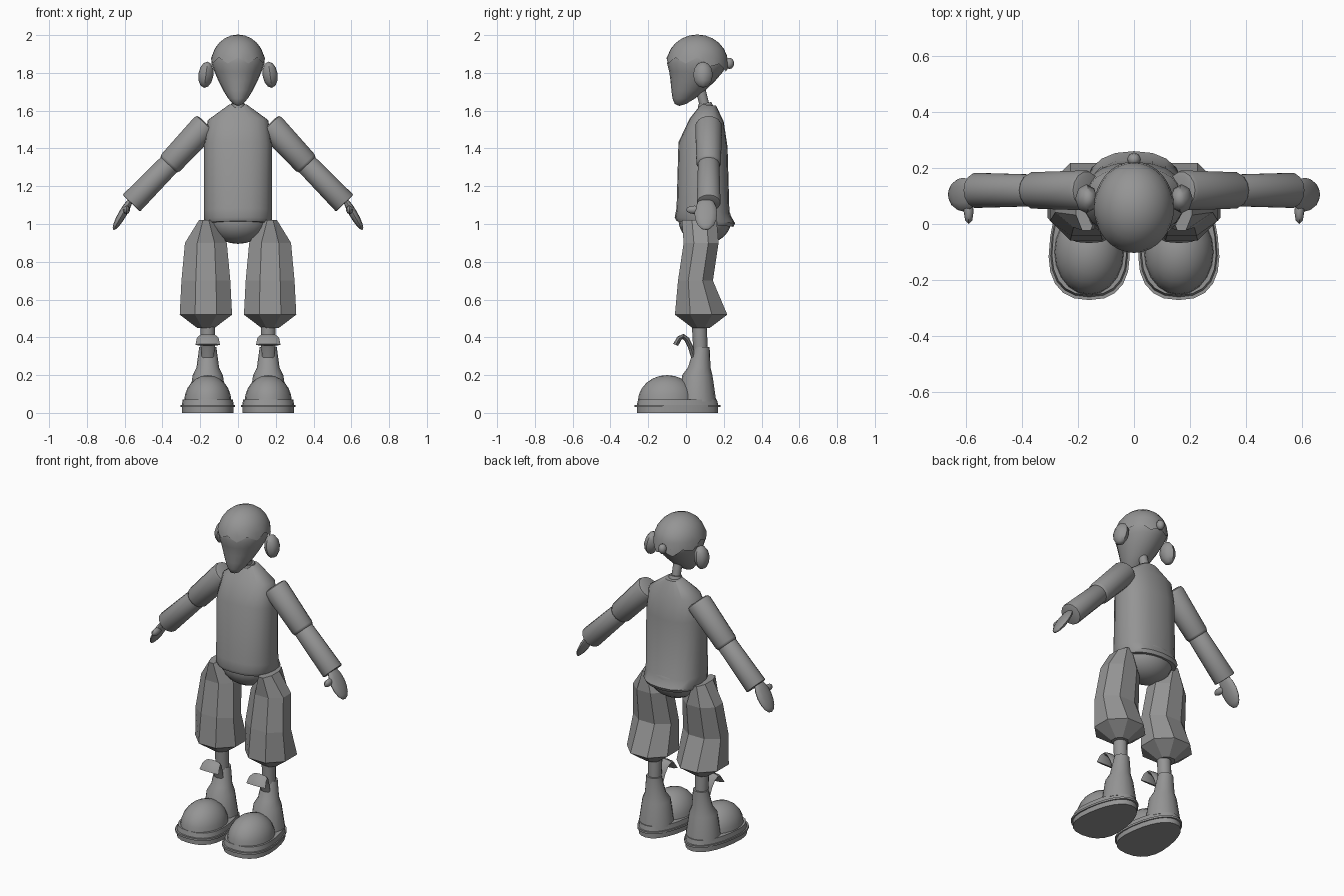
import bpy, bmesh, math
from mathutils import Matrix, Vector

cube = bpy.data.objects.get("Cube")
if cube:
    bpy.data.objects.remove(cube, do_unlink=True)

shade = (0.3, 0.3, 0.3, 1)
grey = bpy.data.materials.new("plain grey")
grey.use_nodes = True
grey.diffuse_color = shade
grey.node_tree.nodes["Principled BSDF"].inputs["Base Color"].default_value = shade


def finish(name, bm, smooth=True):
    """Turn a bmesh into a named object, smooth with sharp creases or flat."""
    bmesh.ops.recalc_face_normals(bm, faces=bm.faces)
    mesh = bpy.data.meshes.new(name)
    bm.to_mesh(mesh)
    bm.free()
    mesh.materials.append(grey)
    if smooth:
        mesh.shade_smooth()
        mesh.set_sharp_from_angle(angle=math.radians(45))
    obj = bpy.data.objects.new(name, mesh)
    bpy.context.collection.objects.link(obj)
    return obj


def ball(name, centre, radii, segments=20, rings=12, tilt=0, half=False, shape=None):
    """Stretched sphere; half keeps the top, shape moves each unit point."""
    bm = bmesh.new()
    bmesh.ops.create_uvsphere(bm, u_segments=segments, v_segments=rings, radius=1)
    if half:
        below = [v for v in bm.verts if v.co.z < -0.01]
        bmesh.ops.delete(bm, geom=below, context="VERTS")
    if shape:
        for vert in bm.verts:
            shape(vert.co)
    place = Matrix.Translation(centre) @ Matrix.Rotation(math.radians(tilt), 4, "Y")
    bm.transform(place @ Matrix.Diagonal(radii).to_4x4())
    return finish(name, bm)


def limb(name, start, end, start_radius, end_radius, rounding=0):
    """Tapered cylinder between two points, with optional rounded rims."""
    start, end = Vector(start), Vector(end)
    axis = end - start
    turn = axis.to_track_quat("Z", "Y").to_matrix().to_4x4()
    bm = bmesh.new()
    bmesh.ops.create_cone(bm, cap_ends=True, segments=14, radius1=start_radius,
                          radius2=end_radius, depth=axis.length,
                          matrix=Matrix.Translation((start + end) / 2) @ turn)
    if rounding:
        caps = [f for f in bm.faces if len(f.verts) > 4]
        rims = [edge for face in caps for edge in face.edges]
        bmesh.ops.bevel(bm, geom=rims, offset=rounding, segments=2,
                        profile=0.5, affect="EDGES")
    return finish(name, bm)


def loft(name, loops, smooth=True):
    """Join equal loops of points into one closed skin."""
    bm = bmesh.new()
    rows = [[bm.verts.new(point) for point in loop] for loop in loops]
    for low, high in zip(rows, rows[1:]):
        for i in range(len(low)):
            bm.faces.new((low[i - 1], low[i], high[i], high[i - 1]))
    bm.faces.new(rows[0])
    bm.faces.new(rows[-1])
    return finish(name, bm, smooth)


def oval(centre, across, along, sides=16, square=1, turn=0):
    """Loop round a centre with two half-axis vectors; a low square is boxier."""
    loop = []
    for i in range(sides):
        angle = math.tau * (i + turn) / sides
        c, s = math.cos(angle), math.sin(angle)
        c = math.copysign(abs(c) ** square, c)
        s = math.copysign(abs(s) ** square, s)
        loop.append(Vector(centre) + Vector(across) * c + Vector(along) * s)
    return loop


def stack(x, rows, slope=0, **options):
    """Ovals from rows of height, half width, centre y and half depth."""
    return [oval((x, y, z), (width, 0, 0), (0, depth, -slope * depth), **options)
            for z, width, y, depth in rows]


# Head drawn down and forward to a pointed chin
def pull_chin(p):
    drop = max(0, -p.z)
    p.x *= 1 - 0.3 * drop
    p.y *= 1 - 0.3 * drop
    p.y -= 0.6 * drop ** 2
    p.z -= 0.5 * drop ** 2


# Scalloped lower edge of the hair
def scallop(p):
    if p.z < 0.01:
        p.z = 0.1 + 0.1 * math.cos(8 * math.atan2(p.y, p.x)) - 0.3 * max(0, p.y)


skull = Vector((0, 0.06, 1.85))
skull_size = Vector((0.14, 0.16, 0.15))
ball("head", skull, skull_size, shape=pull_chin)
ball("hair", skull, skull_size * 1.02, segments=32, half=True, shape=scallop)
ball("hair_tuft", (0, 0.23, 1.85), (0.025, 0.025, 0.03), segments=8, rings=6)

# Neck and collar
limb("neck", (0, 0.11, 1.58), (0, 0.07, 1.74), 0.026, 0.026)
limb("collar", (0, 0.11, 1.58), (0, 0.1, 1.64), 0.05, 0.035)

# Jumper with a flared hem, and the rounded hips beneath
jumper = [(1, 0.17, 0.1, 0.15), (1.02, 0.18, 0.1, 0.16), (1.07, 0.18, 0.09, 0.14),
          (1.42, 0.18, 0.09, 0.13), (1.55, 0.16, 0.11, 0.09), (1.63, 0.05, 0.12, 0.04)]
loft("jumper_body", stack(0, jumper, slope=0.1, sides=20, square=0.85))
ball("hips", (0, 0.1, 1.02), (0.16, 0.14, 0.125))

trouser = [(1.02, 0.04, 0.07, 0.1), (0.9, 0.12, 0.08, 0.1), (0.7, 0.14, 0.05, 0.1),
           (0.52, 0.15, 0.08, 0.15), (0.45, 0.05, 0.08, 0.05)]
ankle = [(0.06, 0.1, 0.06, 0.1), (0.2, 0.08, 0.06, 0.08), (0.24, 0.06, 0.07, 0.06),
         (0.35, 0.045, 0.085, 0.04)]


# Curled shoe tongue that widens towards its drooping tip
def tongue_loops(x, steps=6):
    loops = []
    for i in range(steps):
        t = i / (steps - 1)
        centre = (x, 0.045 - 0.1 * t, 0.28 + 0.4 * t - 0.32 * t * t)
        normal = Vector((0, 0.4 - 0.64 * t, 0.1)).normalized()
        loops.append(oval(centre, (0.03 + 0.035 * t, 0, 0), normal * 0.014, sides=8))
    return loops


# Sole outline, broad at the toe and narrow at the heel
def sole_loop(x, z, size):
    loop = oval((0, 0, z), (size, 0, 0), (0, size, 0), sides=24, square=0.85)
    return [Vector((x + p.x * (0.135 - 0.03 * p.y), 0.22 * p.y - 0.045, z)) for p in loop]


for side, s in (("left", 1), ("right", -1)):
    # Ear
    ball(side + "_ear", (s * 0.17, 0.09, 1.79), (0.04, 0.052, 0.07),
         segments=8, rings=6, tilt=s * -8)

    # Sleeve in two overlapping lengths
    limb(side + "_upper_sleeve", (s * 0.165, 0.12, 1.53), (s * 0.37, 0.12, 1.31),
         0.073, 0.066, rounding=0.02)
    limb(side + "_lower_sleeve", (s * 0.36, 0.12, 1.32), (s * 0.565, 0.12, 1.11),
         0.058, 0.064, rounding=0.006)

    # Mitten hand and thumb
    ball(side + "_hand", (s * 0.61, 0.105, 1.055), (0.022, 0.06, 0.1),
         segments=12, rings=8, tilt=s * -30)
    ball(side + "_thumb", (s * 0.59, 0.045, 1.075), (0.018, 0.045, 0.022),
         segments=8, rings=6)

    # Faceted baggy trouser leg and the shin below it
    loft(side + "_trouser_leg", stack(s * 0.17, trouser, sides=8, turn=0.5), smooth=False)
    limb(side + "_shin", (s * 0.16, 0.08, 0.25), (s * 0.16, 0.07, 0.48), 0.037, 0.04)

    # Shoe with ankle, toe dome, tongue and rimmed sole
    foot = s * 0.16
    loft(side + "_shoe_ankle", stack(foot, ankle))
    ball(side + "_shoe_toe", (foot, -0.1, 0.06), (0.125, 0.155, 0.14), half=True)
    loft(side + "_shoe_tongue", tongue_loops(foot))
    limits = [(0, 0.98), (0.03, 0.98), (0.03, 1.03), (0.042, 1.03), (0.042, 0.98), (0.07, 0.95)]
    loft(side + "_sole", [sole_loop(foot, z, size) for z, size in limits])
